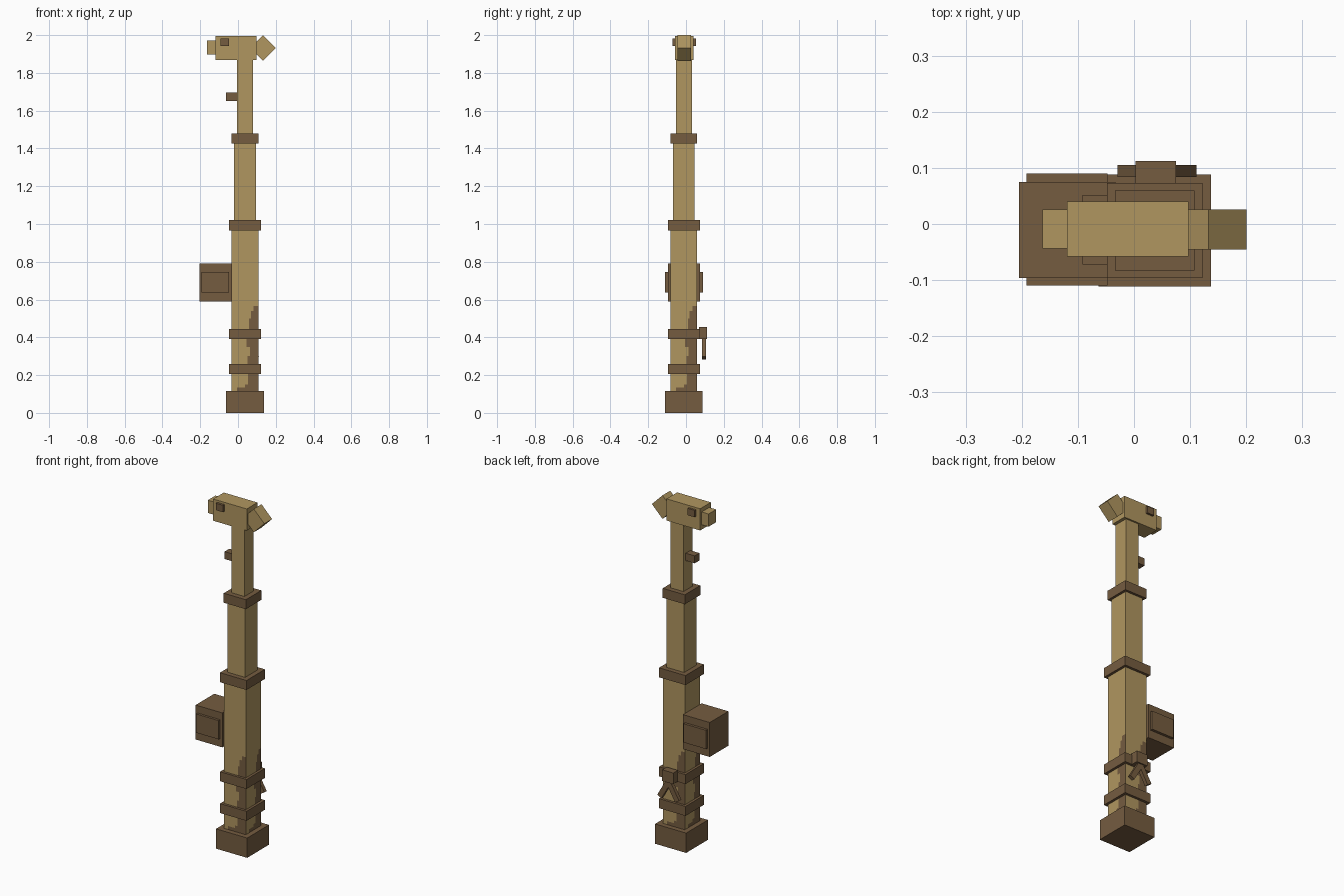
import bpy, bmesh, math
from mathutils import Matrix

if "Cube" in bpy.data.objects:
    bpy.data.objects.remove(bpy.data.objects["Cube"])


def material(name, rgb):
    m = bpy.data.materials.new(name)
    m.use_nodes = True
    m.diffuse_color = (*rgb, 1)
    m.node_tree.nodes["Principled BSDF"].inputs["Base Color"].default_value = (*rgb, 1)
    return m


TAN = material("tan wood", (0.435, 0.305, 0.117))
BROWN = material("brown wood", (0.178, 0.107, 0.051))
CX, CY = 0.037, -0.0115   # axis of the pole


def finish(name, bm, mats):
    mesh = bpy.data.meshes.new(name)
    bm.to_mesh(mesh)
    bm.free()
    for m in mats:
        mesh.materials.append(m)
    ob = bpy.data.objects.new(name, mesh)
    bpy.context.collection.objects.link(ob)
    return ob


def box(name, x, y, z, mat, tilt=0):
    """Box from (min, max) ranges, tilted about its own y axis."""
    bm = bmesh.new()
    bmesh.ops.create_cube(bm, size=1)
    size = [r[1] - r[0] for r in (x, y, z)]
    bmesh.ops.scale(bm, vec=size, verts=bm.verts)
    ob = finish(name, bm, [mat])
    ob.location = [sum(r) / 2 for r in (x, y, z)]
    ob.rotation_euler.y = math.radians(tilt)
    return ob


def post(name, half, z, mat):
    return box(name, (CX - half, CX + half), (CY - half, CY + half), z, mat)


# Base and pole sections
post("base", 0.1, (0, 0.115), BROWN)
post("middle_shaft", 0.057, (0.99, 1.45), TAN)
post("upper_shaft", 0.042, (1.45, 1.88), TAN)

# Lower shaft: four sides, each with a stepped brown stain along its right edge
half = 0.0705
stain = [(0.115, 0.2), (0.135, 0.5), (0.15, 0.62), (0.21, 0.6), (0.3, 0.68),
         (0.35, 0.55), (0.4, 0.65), (0.5, 0.72), (0.54, 0.82), (0.565, 1)]
tops = [s[0] for s in stain[1:]] + [0.99]
bm = bmesh.new()
for side in range(4):
    turn = Matrix.Translation((CX, CY, 0)) @ Matrix.Rotation(side * math.pi / 2, 4, "Z")
    for (z0, split), z1 in zip(stain, tops):
        for a, b, index in ((0, split, 0), (split, 1, 1)):
            if b - a < 0.01:
                continue
            xa, xb = (2 * a - 1) * half, (2 * b - 1) * half
            corners = ((xa, z0), (xb, z0), (xb, z1), (xa, z1))
            verts = [bm.verts.new(turn @ Matrix.Translation((u, -half, w)).translation)
                     for u, w in corners]
            bm.faces.new(verts).material_index = index
bmesh.ops.remove_doubles(bm, verts=bm.verts, dist=0.0001)
finish("lower_shaft", bm, [TAN, BROWN])

# Collars
for name, h, z in (("bottom_collar", 0.085, 0.205), ("bow_collar", 0.085, 0.39),
                   ("middle_collar", 0.085, 0.965), ("top_collar", 0.071, 1.425)):
    post(name, h, (z, z + 0.055), BROWN)

# Side box with a raised panel front and back
box("side_box", (-0.205, -0.033), (-0.096, 0.075), (0.59, 0.79), BROWN)
box("box_panel", (-0.192, -0.047), (-0.11, 0.09), (0.638, 0.747), BROWN)

# Bow on the back of its collar
box("bow_knot", (0.003, 0.075), (0.07, 0.112), (0.39, 0.455), BROWN)
for name, s in (("left_bow_tail", 1), ("right_bow_tail", -1)):
    x = CX + 0.004 + s * 0.028
    box(name, (x - 0.015, x + 0.015), (0.084, 0.105), (0.283, 0.4), BROWN, -30 * s)

# Peg on the neck
box("peg", (-0.063, -0.004), (-0.033, 0.01), (1.652, 1.695), BROWN)

# Head
box("head", (-0.119, 0.097), (-0.058, 0.04), (1.869, 1.995), TAN)
box("snout", (-0.163, -0.11), (-0.044, 0.026), (1.897, 1.971), TAN)
box("crest", (0.085, 0.181), (-0.045, 0.026), (1.884, 1.98), TAN, 45)
for name, y in (("right_eye", (-0.072, -0.05)), ("left_eye", (0.032, 0.052))):
    box(name, (-0.092, -0.047), y, (1.943, 1.983), BROWN)
